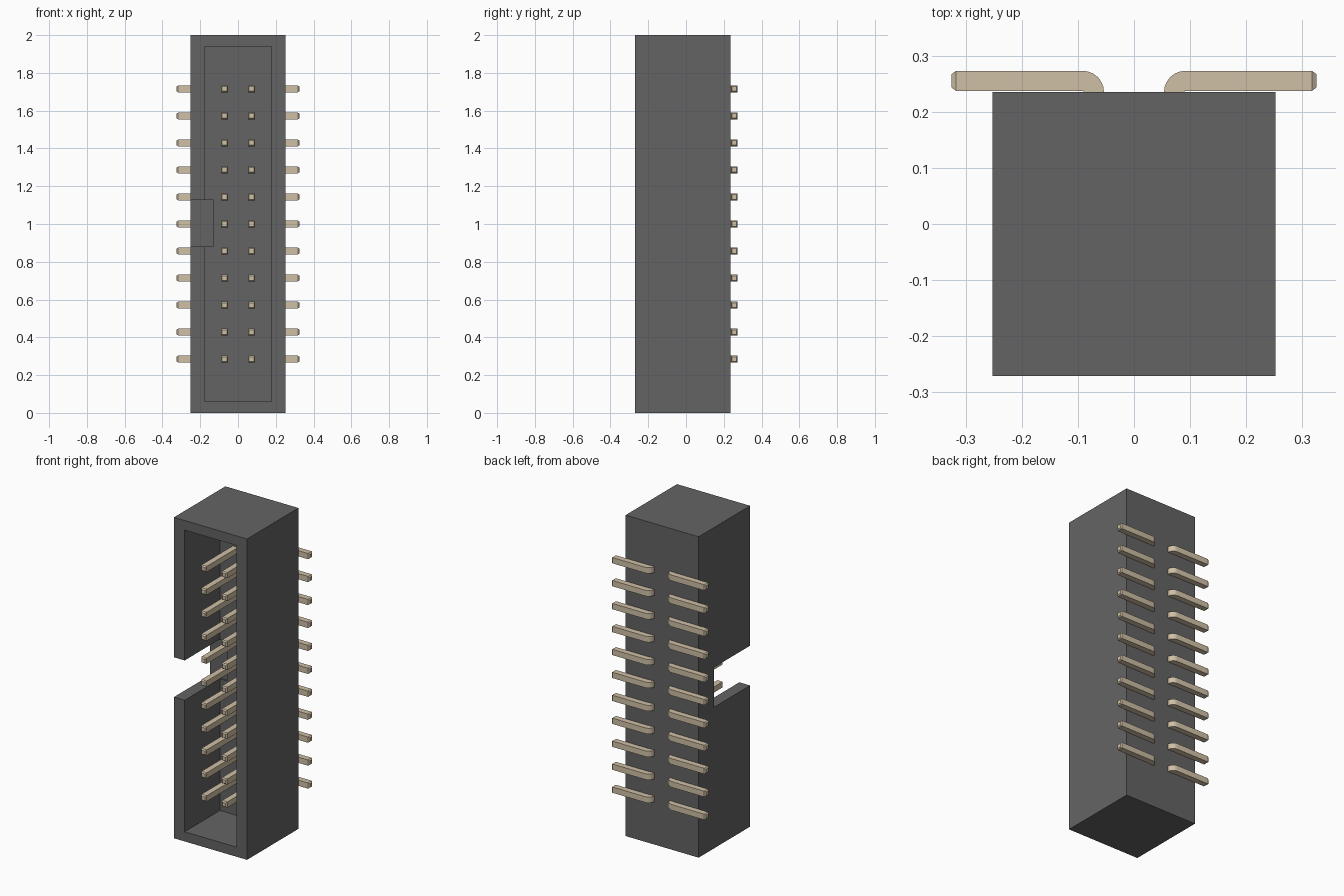
import bpy, bmesh, math

if "Cube" in bpy.data.objects:
    bpy.data.objects.remove(bpy.data.objects["Cube"])

PITCH = 0.143
COUNT = 11


def material(name, rgb):
    mat = bpy.data.materials.new(name)
    mat.diffuse_color = (*rgb, 1)
    mat.use_nodes = True
    mat.node_tree.nodes["Principled BSDF"].inputs["Base Color"].default_value = mat.diffuse_color
    return mat


def box(name, lo, hi):
    size = [b - a for a, b in zip(lo, hi)]
    bpy.ops.mesh.primitive_cube_add(size=1, location=[(a + b) / 2 for a, b in zip(lo, hi)])
    ob = bpy.context.object
    ob.name = name
    ob.scale = size
    bpy.ops.object.transform_apply(location=True, rotation=True, scale=True)
    return ob


def cut(target, cutter):
    cutter.hide_render = True
    mod = target.modifiers.new("cut", 'BOOLEAN')
    mod.operation = 'DIFFERENCE'
    mod.solver = 'EXACT'
    mod.object = cutter
    bpy.context.view_layer.objects.active = target
    bpy.ops.object.modifier_apply(modifier=mod.name)
    bpy.data.objects.remove(cutter)


# Shroud: open-fronted box with a keying notch in the left wall
shroud = box("shroud", (-0.252, -0.271, 0), (0.252, 0.235, 2))
cut(shroud, box("cavity_cutter", (-0.178, -0.4, 0.06), (0.178, 0.077, 1.94)))
cut(shroud, box("notch_cutter", (-0.4, -0.4, 0.88), (-0.13, 0.086, 1.128)))
shroud.data.materials.append(material("dark plastic", (0.127, 0.127, 0.127)))

# Pin: square bar swept from its front tip, round the bend, out to the foot end
half, taper = 0.018, 0.008
x0, x1, foot_end = 0.0535, 0.0895, 0.325
inner = 0.002
outer = inner + x1 - x0
cx, cy = x1 + inner, 0.235
tip_half = half - 0.006

# Each section: outer edge, inner edge, half width along z
sections = [((x0 + 0.006, -0.24), (x1 - 0.006, -0.24), tip_half),
            ((x0, -0.24 + taper), (x1, -0.24 + taper), half)]
for i in range(7):
    a = math.pi - i * math.pi / 12
    c, s = math.cos(a), math.sin(a)
    sections.append(((cx + outer * c, cy + outer * s), (cx + inner * c, cy + inner * s), half))
top, bottom = cy + outer, cy + inner
sections += [((foot_end - taper, top), (foot_end - taper, bottom), half),
             ((foot_end, top - 0.006), (foot_end, bottom + 0.006), tip_half)]

bm = bmesh.new()
z = 1 - PITCH * (COUNT - 1) / 2
rings = []
for o, n, h in sections:
    rings.append([bm.verts.new(p) for p in ((*o, z - h), (*o, z + h), (*n, z + h), (*n, z - h))])
for a, b in zip(rings, rings[1:]):
    for k in range(4):
        j = (k + 1) % 4
        bm.faces.new((a[k], a[j], b[j], b[k]))
bm.faces.new(rings[0])
bm.faces.new(rings[-1])
bmesh.ops.recalc_face_normals(bm, faces=bm.faces)
mesh = bpy.data.meshes.new("contact_pins")
bm.to_mesh(mesh)
bm.free()
pins = bpy.data.objects.new("contact_pins", mesh)
bpy.context.collection.objects.link(pins)
mesh.materials.append(material("tinned metal", (0.63, 0.53, 0.38)))

bpy.ops.object.select_all(action='DESELECT')
pins.select_set(True)
bpy.context.view_layer.objects.active = pins
bpy.ops.object.shade_smooth_by_angle(angle=math.radians(30))

# Eleven pins per row, mirrored into two rows
row = pins.modifiers.new("row", 'ARRAY')
row.count = COUNT
row.use_relative_offset = False
row.use_constant_offset = True
row.constant_offset_displace = (0, 0, PITCH)
mirror = pins.modifiers.new("mirror", 'MIRROR')
mirror.use_axis = (True, False, False)
mirror.use_mirror_merge = False
